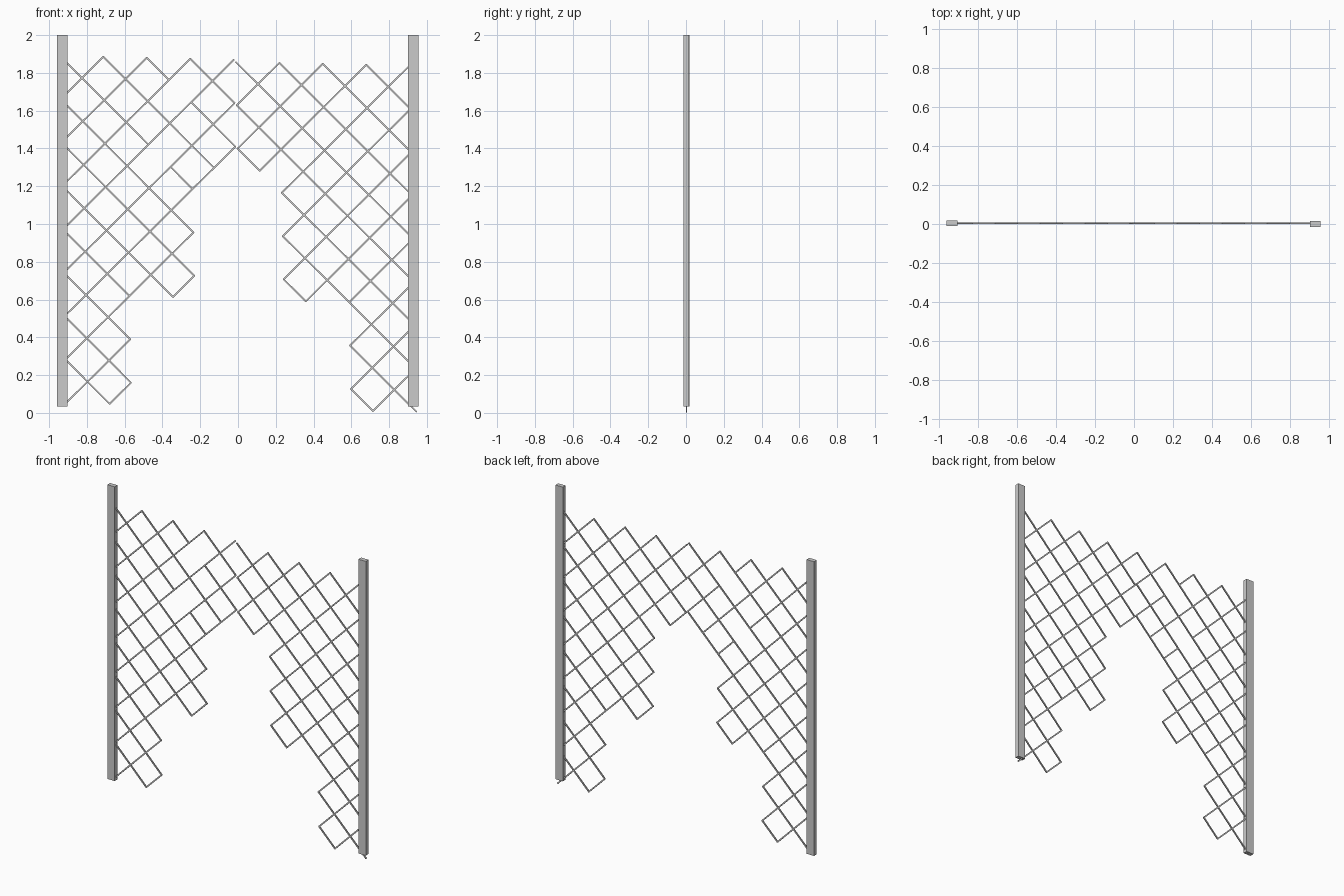
import bpy, bmesh
from mathutils import Vector, Matrix

if "Cube" in bpy.data.objects:
    bpy.data.objects.remove(bpy.data.objects["Cube"])

W, T = 0.009, 0.007      # strip width and depth
WIRE_Y = 0.003
P = None                 # marks an end that runs into the post


def add_box(bm, centre, size, rot=Matrix()):
    m = Matrix.Translation(centre) @ rot @ Matrix.Diagonal((*size, 1))
    bmesh.ops.create_cube(bm, size=1, matrix=m)


def finish(bm, name):
    mesh = bpy.data.meshes.new(name)
    bm.to_mesh(mesh)
    bm.free()
    ob = bpy.data.objects.new(name, mesh)
    bpy.context.collection.objects.link(ob)


def post(name, x, y):
    bm = bmesh.new()
    add_box(bm, (x, y, 1.017), (0.055, 0.029, 1.966))
    finish(bm, name)


def lattice(name, origin, u, v, post_x, falling, rising):
    """Skewed grid: falling bars step along u, rising bars step along v."""
    origin, u, v = Vector(origin), Vector(u), Vector(v)
    bm = bmesh.new()

    def bar(base, step, t0, t1):
        hit = (post_x - base.x) / step.x
        a = base + step * (hit if t0 is P else t0)
        b = base + step * (hit if t1 is P else t1)
        d = (b - a).normalized()
        mid = (a + b) / 2
        rot = Matrix(((d.x, 0, -d.y, 0), (0, 1, 0, 0), (d.y, 0, d.x, 0), (0, 0, 0, 1)))
        add_box(bm, (mid.x, WIRE_Y, mid.y), ((b - a).length + W * 0.5, T, W), rot)

    for j, t0, t1 in falling:
        bar(origin + v * j, u, t0, t1)
    for i, t0, t1 in rising:
        bar(origin + u * i, v, t0, t1)
    finish(bm, name)


# Upright posts
post("left_post", -0.931, 0.003)
post("right_post", 0.9275, 0.0)

# Left half of the wire lattice
lattice("left_lattice", (-0.713, 1.885), (0.1172, -0.1175), (-0.1130, -0.1122), -0.925,
        falling=[(-2, 2, 4), (-1, 1, 2), (-1, 3, 5), (0, 0, 5), (1, P, 3), (1, 4, 5),
                 (2, P, 6), (3, P, 7), (4, P, 7), (5, P, 6), (6, P, 7), (7, P, 8), (8, P, 8)],
        rising=[(0, 0, P), (1, -1, P), (2, -2, P), (3, -3, P), (4, -2, P), (5, -1, P),
                (6, 2, P), (7, 3, 4), (7, 6, P), (8, 7, 8)])

# Right half of the wire lattice
lattice("right_lattice", (0.2185, 1.8525), (0.1173, -0.1169), (-0.1127, -0.1122), 0.92,
        falling=[(-2, 2, P), (-1, 1, P), (0, 0, P), (1, -1, P), (2, 0, P), (3, 1, 2),
                 (3, 3, P), (4, 4, P), (5, 5, 6), (5, 8, 11), (6, 9, 10)],
        rising=[(0, 0, 2), (1, -1, 3), (2, -2, 3), (3, P, 3), (4, P, 4), (5, P, 5),
                (6, P, 5), (7, P, 4), (8, P, 5), (9, P, 6), (10, P, 6)])
